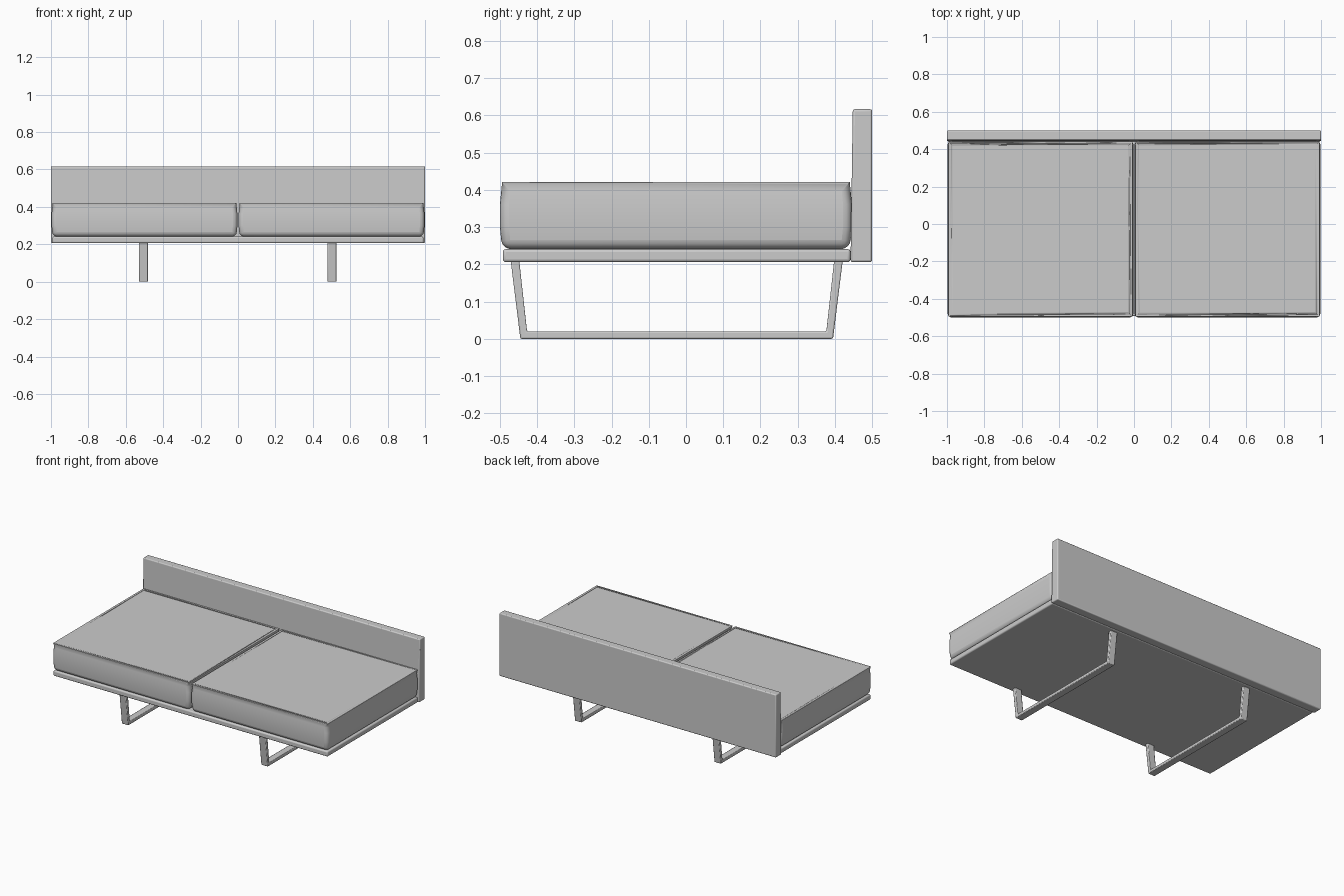
import bpy, bmesh, math

if "Cube" in bpy.data.objects:
    bpy.data.objects.remove(bpy.data.objects["Cube"])


def finish(bm, name, bevel, segments=3):
    """Turn a bmesh into a bevelled, smooth-shaded object."""
    bmesh.ops.recalc_face_normals(bm, faces=bm.faces)
    mesh = bpy.data.meshes.new(name)
    bm.to_mesh(mesh)
    bm.free()
    obj = bpy.data.objects.new(name, mesh)
    bpy.context.collection.objects.link(obj)
    mod = obj.modifiers.new("bevel", 'BEVEL')
    mod.width = bevel
    mod.segments = segments
    mod.limit_method = 'ANGLE'
    mod.angle_limit = math.radians(40)
    bpy.ops.object.select_all(action='DESELECT')
    bpy.context.view_layer.objects.active = obj
    obj.select_set(True)
    bpy.ops.object.shade_smooth_by_angle(angle=math.radians(40))
    return obj


def extrude_profile(name, profile, x0, x1, bevel, segments=3):
    """Extrude a closed (y, z) outline along x."""
    bm = bmesh.new()
    face = bm.faces.new([bm.verts.new((x0, y, z)) for y, z in profile])
    ext = bmesh.ops.extrude_face_region(bm, geom=[face])
    verts = [v for v in ext["geom"] if isinstance(v, bmesh.types.BMVert)]
    bmesh.ops.translate(bm, verts=verts, vec=(x1 - x0, 0, 0))
    return finish(bm, name, bevel, segments)


def cushion(name, x0, x1):
    """Box with softly bulging sides and a faint crown on top."""
    y0, y1, z0, z1, bulge = -0.494, 0.440, 0.241, 0.421, 0.006
    bm = bmesh.new()
    rings = []
    for z, b in ((z0, 0), (z0 + 0.06, bulge), (z1 - 0.06, bulge), (z1, 0)):
        rings.append([bm.verts.new(p) for p in (
            (x0 - b, y0 - b, z), (x1 + b, y0 - b, z),
            (x1 + b, y1 + b, z), (x0 - b, y1 + b, z))])
    for low, high in zip(rings, rings[1:]):
        for i in range(4):
            j = (i + 1) % 4
            bm.faces.new((low[i], low[j], high[j], high[i]))
    bm.faces.new(rings[0][::-1])
    top = bm.faces.new(rings[-1])
    bmesh.ops.inset_region(bm, faces=[top], thickness=0.09, depth=0.003)
    return finish(bm, name, 0.024, 4)


# Seat platform
extrude_profile("seat_platform",
                [(-0.492, 0.206), (0.442, 0.206), (0.442, 0.241), (-0.492, 0.241)],
                -0.992, 0.992, 0.008)

# Backrest panel, slightly thinner at the top
extrude_profile("backrest",
                [(0.442, 0.206), (0.5, 0.206), (0.5, 0.617), (0.448, 0.617)],
                -1.0, 1.0, 0.006)

# Two seat cushions
cushion("left_cushion", -0.991, -0.009)
cushion("right_cushion", 0.009, 0.991)

# Sled legs: flat bar bent into a splayed U
bar = [(-0.471, 0.21), (-0.445, 0.0), (0.395, 0.0), (0.421, 0.21),
       (0.398, 0.21), (0.377, 0.02), (-0.427, 0.02), (-0.448, 0.21)]
for side, x in (("left", -0.505), ("right", 0.503)):
    extrude_profile(side + "_sled_leg", bar, x - 0.024, x + 0.024, 0.004, 2)
